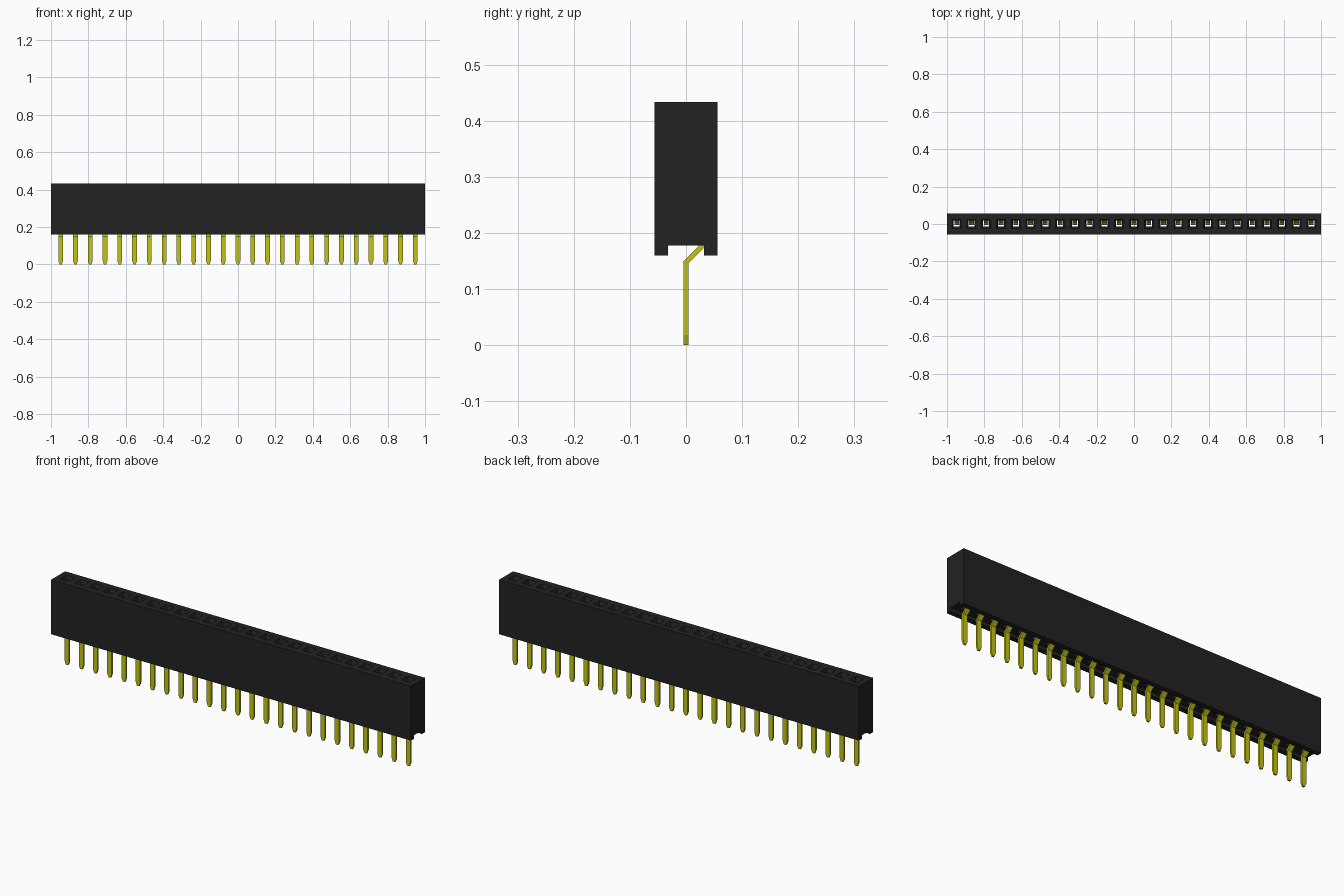
import bpy, bmesh
from mathutils import Vector

COUNT, PITCH = 25, 0.079
POSITIONS = [(i - (COUNT - 1) / 2) * PITCH for i in range(COUNT)]

old = bpy.data.objects.get("Cube")
if old:
    bpy.data.objects.remove(old, do_unlink=True)


def material(name, color):
    m = bpy.data.materials.new(name)
    m.use_nodes = True
    m.diffuse_color = color
    m.node_tree.nodes["Principled BSDF"].inputs["Base Color"].default_value = color
    return m


def make_object(name, bm, mat=None):
    bmesh.ops.recalc_face_normals(bm, faces=bm.faces[:])
    mesh = bpy.data.meshes.new(name)
    bm.to_mesh(mesh)
    bm.free()
    ob = bpy.data.objects.new(name, mesh)
    bpy.context.collection.objects.link(ob)
    if mat:
        mesh.materials.append(mat)
    return ob


def loft(bm, rings):
    """Skin a list of equal-length vertex rings and cap both ends."""
    loops = [[bm.verts.new(p) for p in ring] for ring in rings]
    for a, b in zip(loops, loops[1:]):
        for k in range(len(a)):
            n = (k + 1) % len(a)
            bm.faces.new((a[k], a[n], b[n], b[k]))
    bm.faces.new(loops[0][::-1])
    bm.faces.new(loops[-1])


def rect(x, half_x, y0, y1, z):
    return [(x - half_x, y0, z), (x + half_x, y0, z),
            (x + half_x, y1, z), (x - half_x, y1, z)]


black = material("black plastic", (0.016, 0.016, 0.016, 1))
gold = material("gold contact", (0.56, 0.55, 0.008, 1))

# Housing: long block with an open groove underneath
half = [(0.056, 0.433), (0.056, 0.16), (0.032, 0.16), (0.032, 0.178)]
profile = half + [(-y, z) for y, z in reversed(half)]
bm = bmesh.new()
loft(bm, [[(x, y, z) for y, z in profile] for x in (-1, 1)])
housing = make_object("housing", bm, black)

# Sockets: funnel mouth, square throat, wider contact cavity below
bm = bmesh.new()
for x in POSITIONS:
    loft(bm, [rect(x, 0.016, -0.014, 0.031, 0.17),
              rect(x, 0.016, -0.014, 0.031, 0.39),
              rect(x, 0.016, -0.014, 0.018, 0.391),
              rect(x, 0.016, -0.014, 0.018, 0.415),
              rect(x, 0.025, -0.024, 0.026, 0.435)])
cutter = make_object("socket_cutter", bm)
cutter.hide_render = True

cut = housing.modifiers.new("sockets", "BOOLEAN")
cut.operation = "DIFFERENCE"
cut.solver = "EXACT"
cut.object = cutter
bpy.context.view_layer.objects.active = housing
bpy.ops.object.modifier_apply(modifier=cut.name)
bpy.data.objects.remove(cutter, do_unlink=True)

# Pins: flat strips with a tapered tip, a cranked bend and a sprung contact
THICK = 0.0045
path = [(0, 0), (0, 0.018), (0, 0.148), (0.0265, 0.1745),
        (0.0265, 0.25), (0.013, 0.35), (0.022, 0.385)]
widths = [0.006] + [0.0125] * (len(path) - 1)
points = [Vector(p) for p in path]
bm = bmesh.new()
for x in POSITIONS:
    rings = []
    for i, (p, w) in enumerate(zip(points, widths)):
        before = (p - points[i - 1]).normalized() if i else Vector((0, 1))
        after = (points[i + 1] - p).normalized() if i + 1 < len(points) else before
        along = (before + after).normalized()
        side = Vector((along.y, -along.x)) * THICK / along.dot(after)
        a, b = p - side, p + side
        rings.append([(x - w, a.x, a.y), (x + w, a.x, a.y),
                      (x + w, b.x, b.y), (x - w, b.x, b.y)])
    loft(bm, rings)
make_object("pins", bm, gold)
